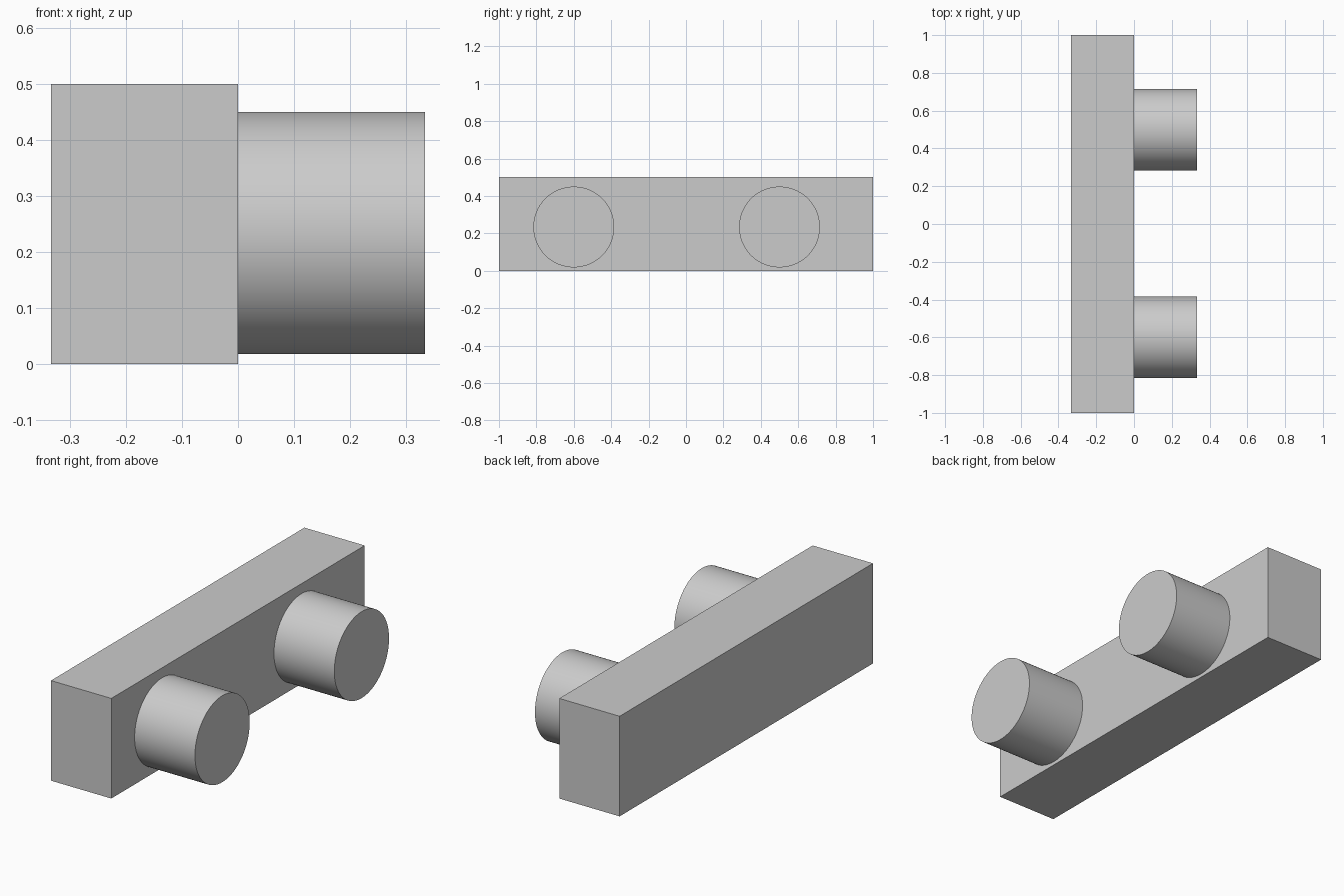
import bpy
import math

cube = bpy.data.objects.get("Cube")
if cube:
    bpy.data.objects.remove(cube, do_unlink=True)

# Single grey material
grey = bpy.data.materials.new("light_grey")
grey.use_nodes = True
colour = (0.6, 0.6, 0.6, 1)
grey.diffuse_color = colour
grey.node_tree.nodes["Principled BSDF"].inputs["Base Color"].default_value = colour

THIRD = 1 / 3  # depth of the bar and length of each peg


def finish(name):
    obj = bpy.context.object
    obj.name = name
    obj.data.name = name
    obj.data.materials.append(grey)
    return obj


# Rectangular bar
bpy.ops.mesh.primitive_cube_add(size=1, location=(-THIRD / 2, 0, 0.25))
bar = finish("bar")
bar.scale = (THIRD, 2, 0.5)
bpy.ops.object.transform_apply(location=False, rotation=False, scale=True)

# Two round pegs on the left side of the bar
for name, y in (("front_peg", -0.6), ("back_peg", 0.5)):
    bpy.ops.mesh.primitive_cylinder_add(
        vertices=96, radius=0.216, depth=THIRD,
        location=(THIRD / 2, y, 0.234), rotation=(0, math.pi / 2, 0))
    finish(name)
    bpy.ops.object.shade_smooth_by_angle(angle=math.radians(30))
